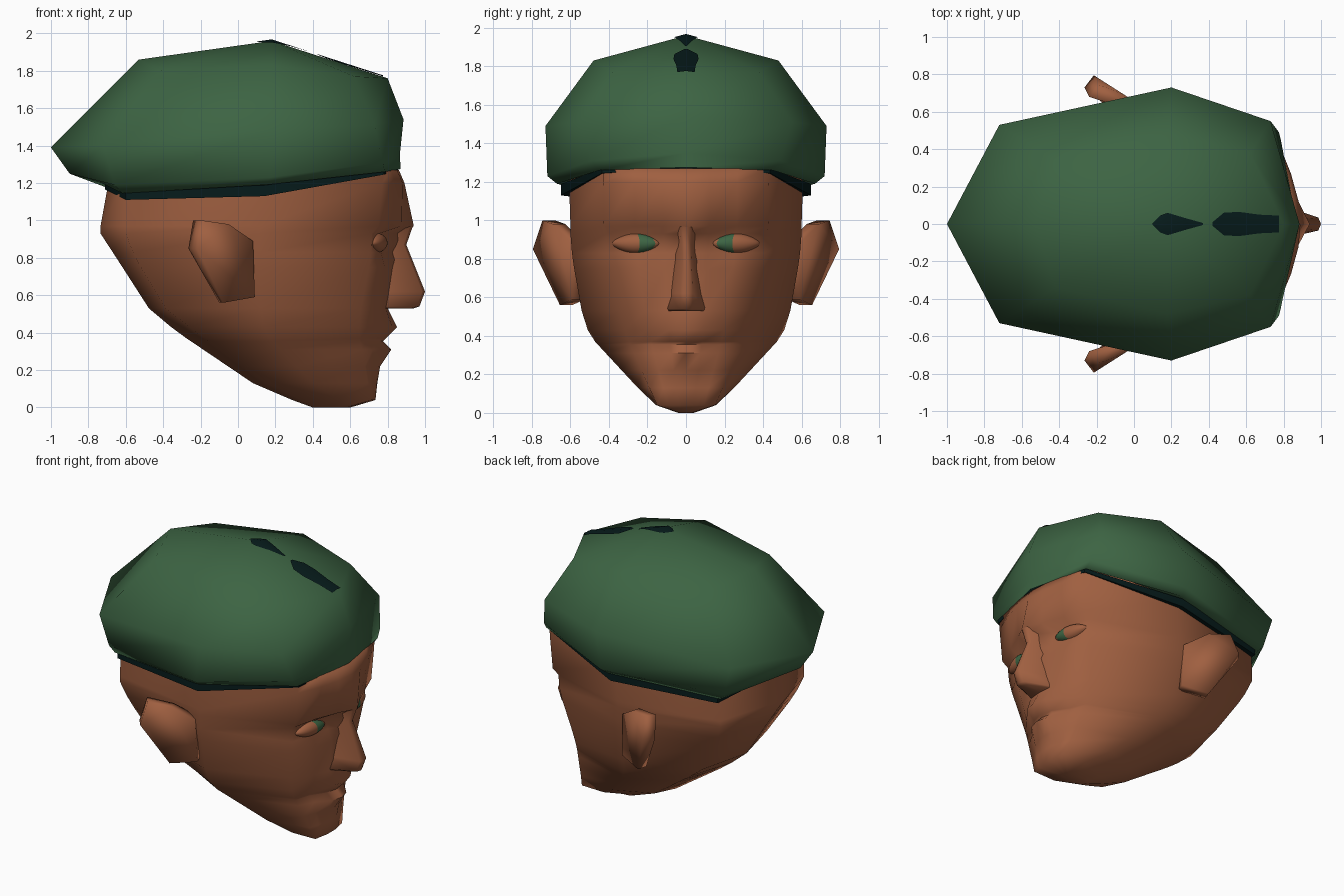
import bpy, bmesh, math
from mathutils import Vector
from mathutils.bvhtree import BVHTree


def material(name, rgb):
    m = bpy.data.materials.new(name)
    m.diffuse_color = (*rgb, 1)
    return m


SKIN = material("brown skin", (0.35, 0.116, 0.052))
GREEN = material("beret green", (0.046, 0.127, 0.056))
DARK = material("dark lining", (0.002, 0.011, 0.011))


def finish(name, bm, mats, angle=50):
    bmesh.ops.remove_doubles(bm, verts=bm.verts, dist=0.0005)
    bmesh.ops.recalc_face_normals(bm, faces=bm.faces)
    me = bpy.data.meshes.new(name)
    bm.to_mesh(me)
    bm.free()
    for m in mats:
        me.materials.append(m)
    me.shade_smooth()
    me.set_sharp_from_angle(angle=math.radians(angle))
    ob = bpy.data.objects.new(name, me)
    bpy.context.collection.objects.link(ob)
    return ob


def mirrored(half):
    """Close a half ring (front centre to back centre) across y = 0."""
    return half + [(x, -y, z) for x, y, z in reversed(half[1:-1])]


def loft(name, rings, mat, angle=50):
    bm = bmesh.new()
    vs = [[bm.verts.new(p) for p in r] for r in rings]
    n = len(vs[0])
    for a, b in zip(vs, vs[1:]):
        for i in range(n):
            j = (i + 1) % n
            bm.faces.new((a[i], a[j], b[j], b[i]))
    bm.faces.new(vs[0])
    bm.faces.new(vs[-1])
    return finish(name, bm, [mat], angle)


def sample(keys, z):
    """Interpolate rows of (z, values...) at height z."""
    for a, b in zip(keys, keys[1:]):
        if a[0] <= z <= b[0]:
            t = (z - a[0]) / (b[0] - a[0])
            return [p + (q - p) * t for p, q in zip(a, b)][1:]


# Head: skull outline (z, temple x, y, side x, y, back x, y, nape x)
SKULL = [
    (0.00, 0.58, 0.03, 0.50, 0.04, 0.42, 0.03, 0.40),
    (0.04, 0.715, 0.15, 0.54, 0.155, 0.34, 0.07, 0.29),
    (0.13, 0.695, 0.19, 0.40, 0.25, 0.15, 0.14, 0.08),
    (0.40, 0.645, 0.31, 0.14, 0.50, -0.22, 0.30, -0.32),
    (0.52, 0.655, 0.345, 0.12, 0.54, -0.38, 0.36, -0.47),
    (0.80, 0.71, 0.405, 0.12, 0.59, -0.55, 0.44, -0.65),
    (0.93, 0.715, 0.415, 0.12, 0.60, -0.60, 0.47, -0.735),
    (0.98, 0.76, 0.43, 0.12, 0.60, -0.60, 0.47, -0.735),
    (1.27, 0.775, 0.43, 0.14, 0.61, -0.60, 0.46, -0.68),
]
# Face relief: z, then x at the centre, inner cheek and outer cheek
FACE = [
    (0.00, 0.60, 0.60, 0.59), (0.04, 0.735, 0.735, 0.725), (0.13, 0.745, 0.74, 0.72),
    (0.22, 0.76, 0.75, 0.71), (0.31, 0.82, 0.80, 0.72), (0.355, 0.775, 0.755, 0.69),
    (0.37, 0.79, 0.77, 0.70), (0.43, 0.85, 0.825, 0.74), (0.53, 0.80, 0.79, 0.75),
    (0.75, 0.84, 0.815, 0.785), (0.83, 0.86, 0.785, 0.765), (0.93, 0.89, 0.785, 0.755),
    (0.97, 0.94, 0.875, 0.815), (1.20, 0.89, 0.88, 0.84), (1.27, 0.86, 0.85, 0.82),
]
rings = []
for z, x0, x1, x2 in FACE:
    cx, cy, sx, sy, bx, by, nx = sample(SKULL, z)
    rings.append(mirrored([(x0, 0, z), (x1, cy * 0.28, z), (x2, cy * 0.62, z), (cx, cy, z),
                           (sx, sy, z), (bx, by, z), (nx, 0, z)]))
loft("head", rings, SKIN, 75)

# Nose: wedge from brow to nostrils (z, ridge x, ridge half width, base half width)
NOSE = [(0.97, 0.935, 0.03, 0.07), (0.87, 0.90, 0.025, 0.065),
        (0.62, 1.00, 0.035, 0.085), (0.54, 0.97, 0.035, 0.105), (0.53, 0.94, 0.03, 0.10)]
loft("nose", [mirrored([(x, 0, z), (x - 0.015, r, z), (0.77, b, z), (0.72, 0, z)])
              for z, x, r, b in NOSE], SKIN, 70)

# Ear outline: x and z with the y of its outer face
EAR = [(-0.19, 0.745, 1.0), (-0.05, 0.69, 0.98), (0.08, 0.60, 0.89),
       (0.09, 0.59, 0.59), (-0.08, 0.655, 0.56), (-0.215, 0.795, 0.85)]
for side, label in ((1, "left"), (-1, "right")):
    # Eye: flattened almond, iris coloured by its position across the eye
    bm = bmesh.new()
    bmesh.ops.create_uvsphere(bm, u_segments=40, v_segments=12, radius=1)
    for v in bm.verts:
        x, y, z = v.co
        v.co = (0.742 + 0.052 * x - 0.025 * y, side * (0.26 + 0.125 * y),
                0.88 + 0.052 * z * (1 - 0.35 * y * y))
    for f in bm.faces:
        c = f.calc_center_median()
        if 0.165 < abs(c.y) < 0.25 and c.x > 0.745:
            f.material_index = 1
    finish("eye_" + label, bm, [SKIN, GREEN])

    # Ear: slab tilted outwards, with its inner face set further back
    outer = [(x, side * y, z) for x, y, z in EAR]
    inner = [(max(x - 0.05, -0.27) if x < -0.1 else x - 0.02, side * (y - 0.065), z)
             for x, y, z in EAR]
    loft("ear_" + label, [outer, inner], SKIN, 100)

# Beret: eight-sided rings from the inner rim up to the crown
BERET = [
    [(0.84, 0, 1.31), (0.76, 0.42, 1.30), (0.14, 0.60, 1.21), (-0.58, 0.45, 1.17), (-0.68, 0, 1.22)],
    [(0.87, 0, 1.275), (0.785, 0.45, 1.26), (0.15, 0.67, 1.19), (-0.62, 0.50, 1.145), (-0.73, 0, 1.20)],
    [(0.865, 0, 1.35), (0.775, 0.49, 1.31), (0.17, 0.72, 1.23), (-0.66, 0.51, 1.19), (-0.90, 0, 1.25)],
    [(0.885, 0, 1.54), (0.73, 0.55, 1.51), (0.20, 0.73, 1.49), (-0.72, 0.53, 1.40), (-1.0, 0, 1.39)],
    [(0.80, 0, 1.76), (0.62, 0.38, 1.77), (0.18, 0.48, 1.83), (-0.42, 0.34, 1.80), (-0.53, 0, 1.86)],
    [(0.18, 0, 1.96)] * 5,
]
beret = loft("beret", [mirrored(r) for r in BERET], GREEN, 80)

# Dark headband under the rim, thinner towards the front
BAND = [(0.855, 0, 1.27), (0.78, 0.435, 1.245), (0.14, 0.65, 1.13), (-0.60, 0.50, 1.11), (-0.71, 0, 1.165)]
loft("headband", [mirrored(BAND),
                  mirrored([(x, y, z + 0.065 - 0.05 * max(x, 0)) for x, y, z in BAND])], DARK)

# Dark lining patches: thin plates laid on the ridge of the beret
bm = bmesh.new()
bm.from_mesh(beret.data)
tree = BVHTree.FromBMesh(bm)
bm.free()
PATCHES = {"front_patch": [(0.42, 0.01), (0.48, 0.06), (0.56, 0.065), (0.67, 0.05), (0.776, 0.045)],
           "crown_patch": [(0.10, 0.005), (0.14, 0.045), (0.18, 0.06), (0.28, 0.03), (0.37, 0.005)]}
for name, outline in PATCHES.items():
    bm = bmesh.new()
    rows = []
    for x, w in outline:
        row = []
        for y in (-w, 0, w):
            hit = tree.ray_cast(Vector((x, y, 3)), Vector((0, 0, -1)))[0]
            row.append(bm.verts.new((x, y, hit.z + 0.008)))
        rows.append(row)
    for a, b in zip(rows, rows[1:]):
        for i in range(2):
            bm.faces.new((a[i], b[i], b[i + 1], a[i + 1]))
    finish(name, bm, [DARK])
